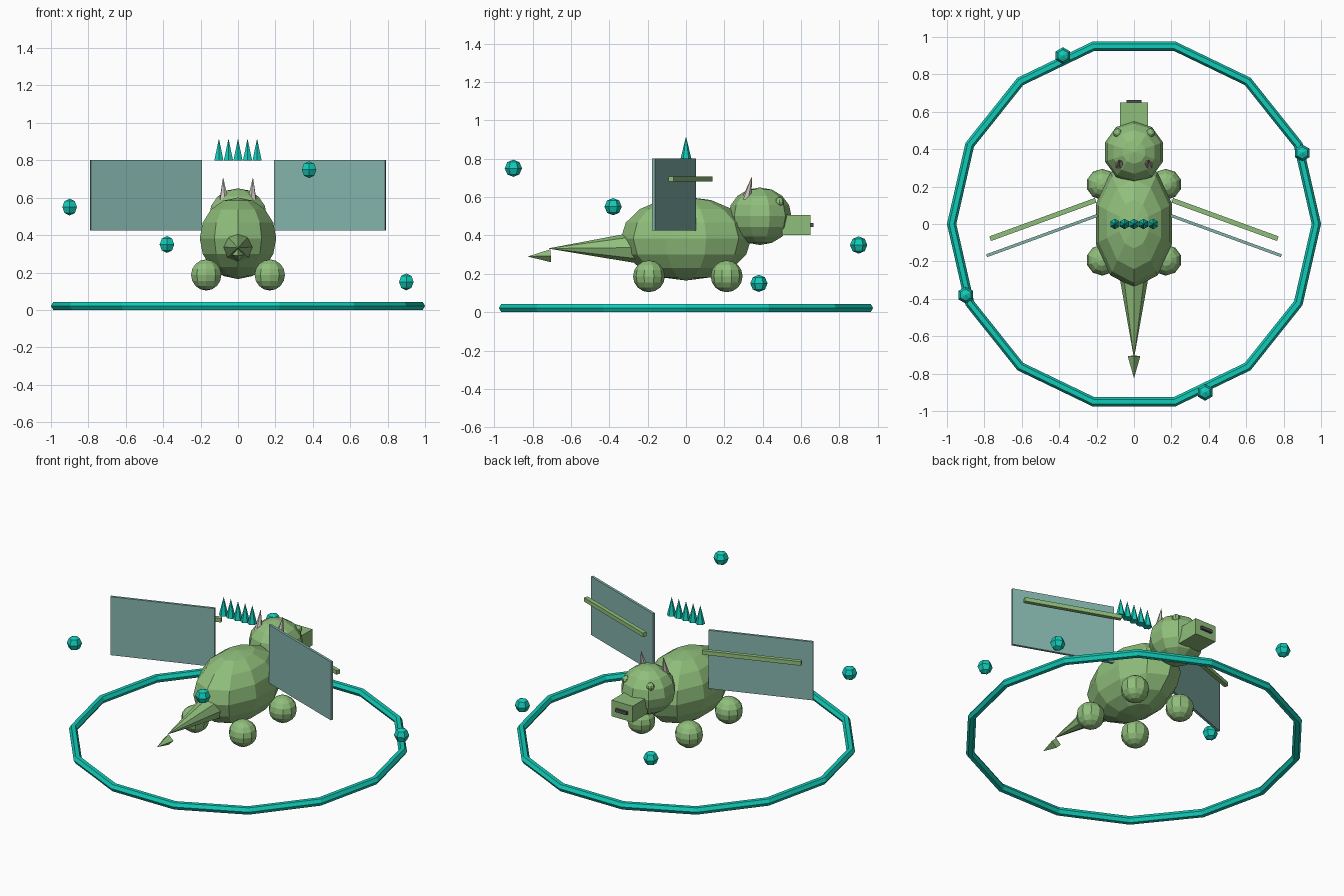
import bpy, bmesh, math
from mathutils import Matrix, Vector

cube = bpy.data.objects.get("Cube")
if cube:
    bpy.data.objects.remove(cube, do_unlink=True)


def material(name, rgb):
    m = bpy.data.materials.new(name)
    m.use_nodes = True
    m.diffuse_color = (*rgb, 1)
    bsdf = next(n for n in m.node_tree.nodes if n.type == "BSDF_PRINCIPLED")
    bsdf.inputs["Base Color"].default_value = (*rgb, 1)
    return m


GREEN = material("leaf_green", (0.28, 0.52, 0.2))
TEAL = material("bright_teal", (0.006, 0.6, 0.48))
WING = material("wing_grey_teal", (0.23, 0.45, 0.41))
HORN = material("horn_beige", (0.58, 0.52, 0.48))
DARK = material("nostril_grey", (0.08, 0.08, 0.09))


def finish(name, bm, mat):
    me = bpy.data.meshes.new(name)
    bmesh.ops.recalc_face_normals(bm, faces=bm.faces)
    bm.to_mesh(me)
    bm.free()
    me.materials.append(mat)
    ob = bpy.data.objects.new(name, me)
    bpy.context.collection.objects.link(ob)
    return ob


def ball(name, loc, size, mat, segments=10, rings=8):
    bm = bmesh.new()
    bmesh.ops.create_uvsphere(bm, u_segments=segments, v_segments=rings, radius=1)
    bm.transform(Matrix.Translation(loc) @ Matrix.Diagonal((*size, 1)))
    return finish(name, bm, mat)


def box(name, loc, size, mat, turn=0):
    bm = bmesh.new()
    bmesh.ops.create_cube(bm, size=1)
    bm.transform(Matrix.Translation(loc) @ Matrix.Rotation(turn, 4, "Z")
                 @ Matrix.Diagonal((*size, 1)))
    return finish(name, bm, mat)


def cone(name, base, tip, radius, sides, mat):
    base, tip = Vector(base), Vector(tip)
    axis = tip - base
    bm = bmesh.new()
    bmesh.ops.create_cone(bm, cap_ends=True, segments=sides, radius1=radius,
                          radius2=0, depth=axis.length)
    turn = axis.to_track_quat("Z", "Y").to_matrix().to_4x4()
    bm.transform(Matrix.Translation((base + tip) / 2) @ turn)
    return finish(name, bm, mat)


# Ground ring: hexagonal tube swept around fourteen sides
def ring(name, major, minor, sides, tube_sides, mat):
    bm = bmesh.new()
    loops = []
    for i in range(sides):
        a = math.tau * i / sides
        loop = []
        for j in range(tube_sides):
            b = math.tau * j / tube_sides
            r = major + minor * math.cos(b)
            z = minor * (math.sin(b) + math.sin(math.pi / 3))
            loop.append(bm.verts.new((r * math.cos(a), r * math.sin(a), z)))
        loops.append(loop)
    for i in range(sides):
        p, q = loops[i], loops[(i + 1) % sides]
        for j in range(tube_sides):
            k = (j + 1) % tube_sides
            bm.faces.new((p[j], q[j], q[k], p[k]))
    return finish(name, bm, mat)


ring("ground_ring", 0.975, 0.025, 14, 6, TEAL)

# Body, head and snout
ball("body", (0, 0, 0.383), (0.215, 0.34, 0.218), GREEN)
ball("head", (0, 0.385, 0.5), (0.163, 0.165, 0.15), GREEN)
box("snout", (0, 0.575, 0.455), (0.15, 0.15, 0.104), GREEN)
box("nostril_plate", (0, 0.655, 0.455), (0.08, 0.018, 0.02), DARK)

# Tail and its tip
cone("tail", (0, -0.24, 0.337), (0, -0.72, 0.332), 0.085, 8, GREEN)
cone("tail_tip", (0, -0.705, 0.294), (0, -0.825, 0.29), 0.034, 4, GREEN)

# Paired parts
for s, side in ((1, "left"), (-1, "right")):
    ball("front_foot_" + side, (s * 0.17, 0.212, 0.187), (0.085, 0.083, 0.083), GREEN)
    ball("back_foot_" + side, (s * 0.17, -0.193, 0.187), (0.085, 0.083, 0.083), GREEN)
    ball("eye_" + side, (s * 0.088, 0.487, 0.575), (0.024, 0.024, 0.024), GREEN, 8, 6)
    cone("horn_" + side, (s * 0.075, 0.315, 0.585), (s * 0.08, 0.345, 0.71), 0.026, 6, HORN)
    tilt = -s * math.radians(20)
    box("wing_" + side, (s * 0.492, -0.062, 0.614), (0.63, 0.016, 0.376), WING, tilt)
    box("wing_bone_" + side, (s * 0.487, 0.024, 0.694), (0.6, 0.026, 0.026), GREEN, tilt)

# Row of floating spikes
for i in range(5):
    x = (i - 2) * 0.051
    cone(f"spike_{i + 1}", (x, 0, 0.8), (x, 0, 0.917), 0.028, 6, TEAL)

# Orbs around the ring
for i, (x, y, z) in enumerate(((0.9, 0.38, 0.15), (-0.38, 0.9, 0.35),
                               (-0.9, -0.38, 0.55), (0.38, -0.9, 0.75))):
    ball(f"orb_{i + 1}", (x, y, z), (0.045, 0.045, 0.045), TEAL, 6, 4)
